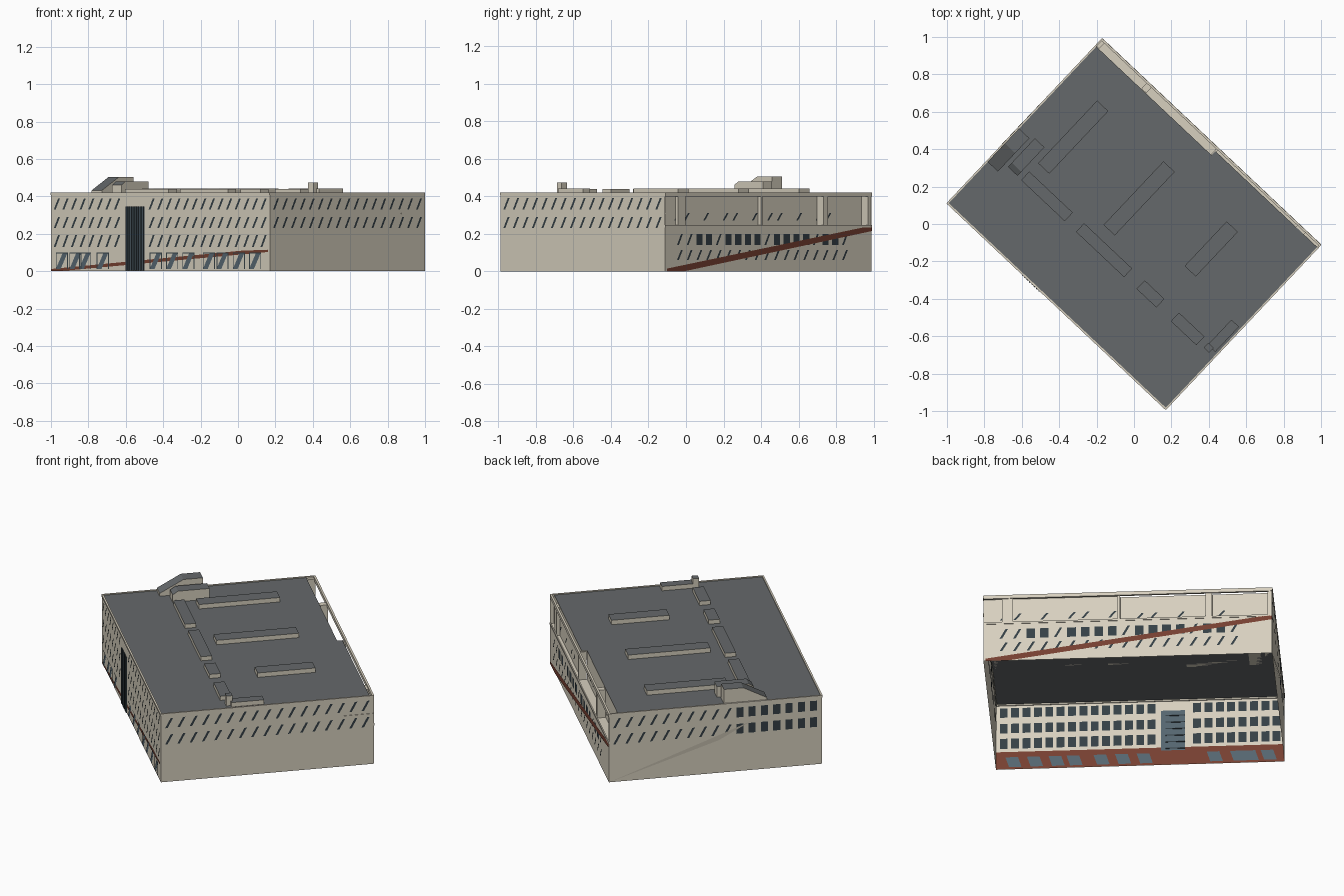
import bpy, bmesh, math
from mathutils import Matrix

if "Cube" in bpy.data.objects:
    bpy.data.objects.remove(bpy.data.objects["Cube"])

U, V = 0.803, 0.604                       # half length, half depth
TOP = 0.415
ROT = Matrix.Rotation(math.radians(-43.3), 4, 'Z')


def material(name, rgb):
    m = bpy.data.materials.new(name)
    m.diffuse_color = (*rgb, 1)
    m.use_nodes = True
    m.node_tree.nodes["Principled BSDF"].inputs["Base Color"].default_value = m.diffuse_color
    return m


CREAM = material("cream_wall", (0.68, 0.63, 0.52))
ROOF = material("grey_roof", (0.13, 0.14, 0.145))
BRICK = material("red_brick", (0.18, 0.05, 0.03))
GLASS = material("dark_glass", (0.035, 0.05, 0.06))
SHOP = material("shop_glass", (0.09, 0.13, 0.16))


def make(name, polys, mat, top_mat=None):
    """One object from separate polygons given in building coordinates."""
    bm = bmesh.new()
    for p in polys:
        bm.faces.new([bm.verts.new(c) for c in p])
    me = bpy.data.meshes.new(name)
    bm.to_mesh(me)
    bm.free()
    me.materials.append(mat)
    if top_mat:
        me.materials.append(top_mat)
        for f in me.polygons:
            f.material_index = int(f.normal.z > 0.3)
    ob = bpy.data.objects.new(name, me)
    ob.matrix_world = ROT
    bpy.context.collection.objects.link(ob)
    return ob


def prism(profile, u0, u1):
    """Extrude a (v, z) profile along u."""
    a = [(u0, v, z) for v, z in profile]
    b = [(u1, v, z) for v, z in profile]
    n = len(a)
    sides = [[a[i], b[i], b[(i + 1) % n], a[(i + 1) % n]][::-1] for i in range(n)]
    return sides + [a[::-1], b]


def box(u0, u1, v0, v1, z0, z1):
    return prism([(v0, z0), (v1, z0), (v1, z1), (v0, z1)], u0, u1)


# Wall planes: s runs to the right as seen from outside, d is outward offset
PLANE = {
    "front": lambda s, z, d: (s, -V - d, z),
    "right": lambda s, z, d: (U + d, s, z),
    "back": lambda s, z, d: (-s, V + d, z),
    "left": lambda s, z, d: (-U - d, -s, z),
}


def panel(side, s0, s1, z0, z1, d=0.0, lean=0.0):
    f = PLANE[side]
    p = [f(s0, z0, d), f(s1, z0, d), f(s1 + lean, z1, d), f(s0 + lean, z1, d)]
    return p if d >= 0 else p[::-1]


def sliver(side, s, z0, z1, d=0.002):
    return panel(side, s - 0.023, s - 0.009, z0, z1, d, 0.032)


# Walls, open underneath
make("front_wall", [panel("front", -U, U, 0, TOP)], CREAM)
make("right_wall", [panel("right", -V, V, 0, TOP)], CREAM)
make("left_wall", [panel("left", -V, V, 0, TOP)], CREAM)
make("back_lower_wall", [panel("back", -U, U, 0, 0.24)], CREAM)

# Recessed upper storey at the back, terrace, piers and top beam
STEP = 0.05
make("back_upper_wall", [panel("back", -U, -STEP, 0.24, TOP, -0.022)[::-1],
                         panel("back", -STEP, U, 0.24, TOP, -0.052)[::-1]], CREAM)
make("back_terrace", [[(-U, V - 0.052, 0.24), (STEP, V - 0.052, 0.24), (STEP, V, 0.24), (-U, V, 0.24)],
                      [(STEP, V - 0.022, 0.24), (U, V - 0.022, 0.24), (U, V, 0.24), (STEP, V, 0.24)]], CREAM)
piers = []
for s, w in ((-0.67, 0.06), (-0.05, 0.012), (0.45, 0.035), (0.79, 0.024)):
    piers += box(-s - w / 2, -s + w / 2, V - 0.05, V - 0.003, 0.24, 0.41)
make("back_piers", piers, CREAM)
make("back_sill", box(-U, U, V - 0.004, V + 0.003, 0.235, 0.247), CREAM)

# Roof sheet following the stepped back edge, and cornice
make("roof", [[(-U, -V, TOP), (U, -V, TOP), (U, V - 0.022, TOP), (STEP, V - 0.022, TOP),
               (STEP, V - 0.052, TOP), (-U, V - 0.052, TOP)]], ROOF)
make("cornice", box(-U, U, -V - 0.004, -V + 0.006, 0.407, 0.42)
     + box(-U, U, V - 0.01, V + 0.002, 0.398, 0.42)
     + box(U - 0.006, U + 0.003, -V, V, 0.407, 0.42)
     + box(-U - 0.003, -U + 0.006, -V, V, 0.407, 0.42), CREAM)

# Front, right and left windows: thin slanted panes outside, full panes inside
ROWS = ((0.33, 0.39), (0.23, 0.29), (0.13, 0.195))
for side, half, count, rows in (("front", U, 25, ROWS), ("right", V, 17, ROWS[:2]),
                                ("left", V, 17, ROWS[:2])):
    panes = []
    pitch = 2 * (half - 0.012) / count
    for i in range(count):
        s = (i - (count - 1) / 2) * pitch
        if side == "front" and -0.27 < s < -0.10:
            continue
        for z0, z1 in rows:
            if side == "left" and s > 0.12:
                panes.append(panel(side, s - 0.02, s + 0.02, z0, z1, 0.002))
            else:
                panes.append(sliver(side, s, z0, z1))
            panes.append(panel(side, s - 0.022, s + 0.022, z0, z1, -0.004))
    make(side + "_windows", panes, GLASS)

# Back windows
panes = []
for i in range(18):
    s = -0.69 + i * 0.0755
    panes.append(sliver("back", s, 0.06, 0.115))
    if 2 <= i < 17 and i % 5 != 4:
        panes.append(panel("back", s - 0.024, s + 0.024, 0.14, 0.20, 0.002))
    else:
        panes.append(sliver("back", s, 0.14, 0.20))
    if i % 5 in (0, 1, 3):
        panes.append(sliver("back", s, 0.27, 0.31, -0.02 if s < -STEP else -0.05)[::-1])
make("back_windows", panes, GLASS)

# Brick base: slanted strip outside, full band on the inner face
f = PLANE["front"]
make("front_brick_base", [[f(-U, 0, 0.002), f(-0.7, 0.003, 0.002), f(U - 0.01, 0.103, 0.002),
                           f(U - 0.01, 0.115, 0.002), f(0.6, 0.11, 0.002), f(-U, 0.012, 0.002)],
                          panel("front", -U, U, 0, 0.11, -0.003)], BRICK)
f = PLANE["back"]
make("back_brick_strip", [[f(-0.79, 0, 0.003), f(-0.66, 0, 0.003), f(U, 0.215, 0.003),
                           f(U, 0.24, 0.003), f(0.74, 0.235, 0.003), f(-0.79, 0.015, 0.003)]], BRICK)

# Ground floor shop fronts: slanted glass with dark frames
glass, frames = [], []
for s in (-0.72, -0.62, -0.55, -0.42, -0.03, 0.09, 0.21, 0.36, 0.46, 0.58, 0.70):
    glass.append(panel("front", s - 0.045, s - 0.01, 0.012, 0.098, 0.004, 0.05))
    glass.append(panel("front", s - 0.04, s + 0.03, 0.012, 0.075, -0.005, 0.02))
    for e in (s - 0.045, s + 0.038):
        frames.append(panel("front", e, e + 0.006, 0.012, 0.1, 0.0045))
    frames.append(panel("front", s - 0.045, s + 0.044, 0.096, 0.1, 0.0045))
make("shop_windows", glass, SHOP)
make("shop_frames", frames, GLASS)

# Tall glazed entrance with mullions
make("entrance_glass", [panel("front", -0.25, -0.115, 0.005, 0.345, 0.003),
                        panel("front", -0.25, -0.115, 0.09, 0.345, -0.005)], SHOP)
bars = []
for i in range(8):
    s = -0.25 + i * 0.0175
    bars += box(s, s + 0.009, -V - 0.007, -V - 0.002, 0.005, 0.345)
for i in range(6):
    bars += box(-0.25, -0.14, -V + 0.005, -V + 0.008, 0.1 + i * 0.042, 0.106 + i * 0.042)
make("entrance_mullions", bars, GLASS)

# Small ledge on the right wall and fold on the left wall
make("right_ledge", box(U, U + 0.003, 0.42, V, 0.305, 0.31), CREAM)
f = PLANE["left"]
make("left_wall_fold", [[f(-V, 0, 0.001), f(0.02, 0.20, 0.001), f(0.2, 0.30, 0.004),
                         f(0.0, 0.225, 0.004)]], CREAM)

# Roof skylights: three across, four in a row along
skylights = []
for u, v0, v1 in ((-0.555, -0.115, 0.345), (-0.074, -0.115, 0.352), (0.392, 0.022, 0.35)):
    skylights += box(u - 0.041, u + 0.041, v0, v1, TOP, 0.442)
for u0, u1 in ((-0.60, -0.28), (-0.197, 0.156), (0.248, 0.393), (0.50, 0.687)):
    skylights += box(u0, u1, -0.243, -0.18, TOP, 0.44)
make("roof_skylights", skylights, CREAM, ROOF)

# Roof stair house, its annex, and the small chimney block
make("stair_house", prism([(-0.295, TOP), (-0.05, TOP), (-0.05, 0.505), (-0.16, 0.505), (-0.295, 0.432)],
                          -0.798, -0.722), CREAM, ROOF)
make("stair_annex", prism([(-0.24, TOP), (-0.03, TOP), (-0.03, 0.48), (-0.21, 0.48), (-0.24, 0.46)],
                          -0.70, -0.63), CREAM, ROOF)
make("side_vent", box(0.73, 0.785, -0.2, -0.015, TOP, 0.442)
     + box(0.725, 0.765, -0.225, -0.19, TOP, 0.475), CREAM, ROOF)
